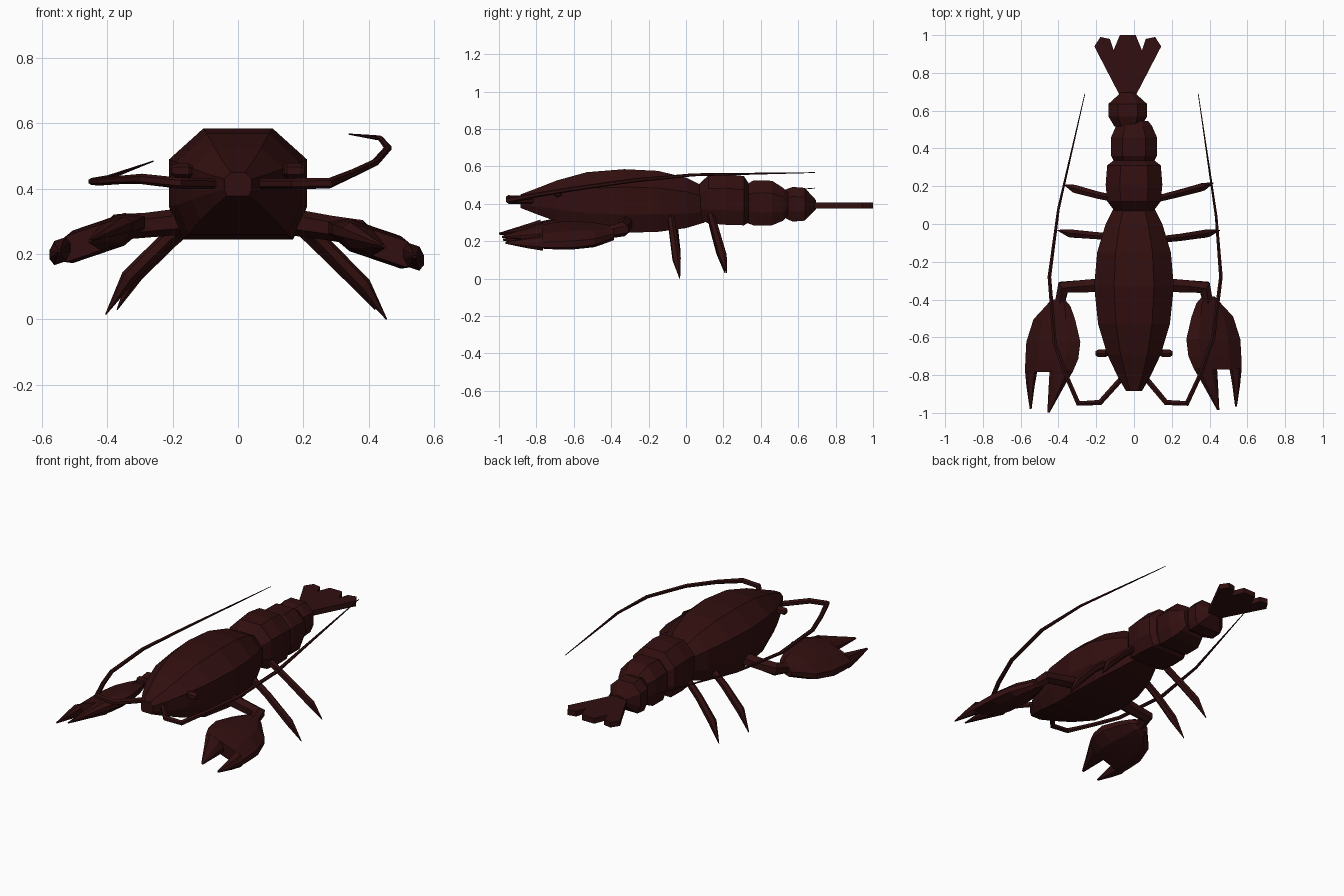
import bpy, bmesh, math
from mathutils import Vector

shell = bpy.data.materials.new("dark maroon shell")
shell.diffuse_color = (0.032, 0.0047, 0.005, 1)


def add_rings(bm, rings):
    """Skin a list of equal-sized point rings and cap both ends."""
    vs = [[bm.verts.new(p) for p in r] for r in rings]
    n = len(vs[0])
    for a, b in zip(vs, vs[1:]):
        for i in range(n):
            bm.faces.new((a[i], a[(i + 1) % n], b[(i + 1) % n], b[i]))
    bm.faces.new(vs[0])
    bm.faces.new(vs[-1])


def finish(bm, name):
    bmesh.ops.recalc_face_normals(bm, faces=bm.faces[:])
    me = bpy.data.meshes.new(name)
    bm.to_mesh(me)
    bm.free()
    me.materials.append(shell)
    ob = bpy.data.objects.new(name, me)
    bpy.context.collection.objects.link(ob)
    return ob


BODY = [(-.8, -1), (.8, -1), (1, -.42), (1, .44), (.5, 1), (-.5, 1), (-1, .44), (-1, -.42)]
CLAW = [(-.55, -1), (.55, -1), (1, -.35), (1, .35), (.55, 1), (-.55, 1), (-1, .35), (-1, -.35)]


def body_part(name, rows, cx=0.0):
    """rows: y, half width, bottom z, top z"""
    bm = bmesh.new()
    add_rings(bm, [[(cx + u * w, y, (zb + zt) / 2 + v * (zt - zb) / 2) for u, v in BODY]
                   for y, w, zb, zt in rows])
    return finish(bm, name)


def tube(name, pts, radii, n=6):
    pts = [Vector(p) for p in pts]
    rings = []
    for i, p in enumerate(pts):
        t = Vector()
        if i:
            t += (p - pts[i - 1]).normalized()
        if i < len(pts) - 1:
            t += (pts[i + 1] - p).normalized()
        t.normalize()
        s = t.cross(Vector((0, 0, 1))).normalized()
        u = s.cross(t)
        rings.append([p + radii[i] * (s * math.cos(a) + u * math.sin(a))
                      for a in (2 * math.pi * (k + .5) / n for k in range(n))])
    bm = bmesh.new()
    add_rings(bm, rings)
    return finish(bm, name)


# carapace
body_part("carapace", [
    (-.885, .042, .378, .45), (-.80, .09, .345, .482), (-.69, .142, .305, .525),
    (-.53, .19, .26, .569), (-.33, .211, .245, .585), (-.15, .195, .25, .576),
    (0, .15, .27, .54), (.10, .10, .30, .49)])

# tail segments, the last one turned a little to the left
body_part("tail_segment_1", [(.065, .10, .32, .50), (.12, .142, .295, .553), (.21, .15, .288, .56),
                             (.31, .142, .285, .548), (.335, .11, .30, .51)])
body_part("tail_segment_2", [(.32, .10, .30, .50), (.36, .121, .285, .525), (.46, .121, .285, .523),
                             (.52, .095, .31, .485), (.545, .075, .34, .46)])
body_part("tail_segment_3", [(.515, .07, .33, .47), (.57, .103, .305, .49), (.635, .103, .31, .485),
                             (.695, .037, .372, .42)], -.033)

# tail fan
fan = [(-.037, .67), (.037, .67), (.177, .94), (.145, .99), (.095, .98), (.075, .92),
       (.042, 1.0), (-.042, 1.0), (-.075, .92), (-.095, .98), (-.145, .99), (-.177, .94)]
bm = bmesh.new()
add_rings(bm, [[(x - .033, y, z) for x, y in fan] for z in (.376, .408)])
finish(bm, "tail_fan")

# claws with palm and two fingers: y, inner x, outer x, half thickness
PALM = [(-.385, .36, .43, .028), (-.42, .33, .46, .036), (-.49, .305, .525, .045),
        (-.61, .277, .563, .05), (-.70, .288, .568, .047), (-.77, .318, .57, .04)]
FINGERS = [[(-.765, .316, .44, .04), (-.85, .365, .445, .026), (-.985, .44, .452, .004)],
           [(-.765, .505, .57, .037), (-.85, .52, .562, .024), (-.965, .535, .545, .004)]]
for side, s, lift, shift in (("right", 1, 0, 0), ("left", -1, .017, .007)):
    bm = bmesh.new()
    for rows in [PALM] + FINGERS:
        rings = []
        for y, x0, x1, t in rows:
            c, w = (x0 + x1) / 2, (x1 - x0) / 2
            rings.append([(s * (c + u * w + shift), y - shift * 2,
                           .232 + lift - .34 * (c + u * w - .42) + v * t) for u, v in CLAW])
        add_rings(bm, rings)
    finish(bm, side + "_claw")
    # arm carrying the claw
    tube(side + "_arm", [(s * .12, -.32, .305), (s * .28, -.33, .28 + lift / 2),
                         (s * .375, -.335, .265 + lift), (s * .395, -.43, .243 + lift)],
         [.042, .038, .04, .03])
    # eye on its stalk
    tube(side + "_eye_stalk", [(s * .08, -.685, .453), (s * .16, -.685, .453)], [.016, .016])
    tube(side + "_eye", [(s * .14, -.685, .455), (s * .15, -.685, .455), (s * .19, -.685, .455),
                         (s * .203, -.685, .455)], [.014, .023, .023, .013])

# walking legs
LEGS = {
    "right_front_leg": [(.11, -.085, .36), (.25, -.07, .245), (.385, -.05, .105), (.455, -.033, .0)],
    "left_front_leg": [(-.09, -.07, .35), (-.22, -.06, .245), (-.335, -.05, .13), (-.405, -.033, .015)],
    "right_back_leg": [(.09, .125, .37), (.23, .16, .245), (.36, .195, .12), (.42, .218, .03)],
    "left_back_leg": [(-.06, .125, .36), (-.20, .155, .245), (-.31, .185, .14), (-.37, .208, .03)],
}
for name, pts in LEGS.items():
    tube(name, pts, [.02, .022, .024, .002])

# long swept antennae
ANT_R = [.017, .017, .016, .013, .012, .011, .008, .002]
tube("right_antenna", [(.04, -.79, .415), (.17, -.945, .415), (.28, -.95, .417), (.35, -.80, .447),
                       (.42, -.60, .48), (.46, -.28, .525), (.435, .04, .555), (.34, .69, .567)], ANT_R)
tube("left_antenna", [(-.04, -.79, .415), (-.18, -.945, .417), (-.295, -.95, .43), (-.36, -.80, .427),
                      (-.42, -.63, .422), (-.448, -.28, .422), (-.40, .08, .433), (-.26, .69, .484)], ANT_R)
